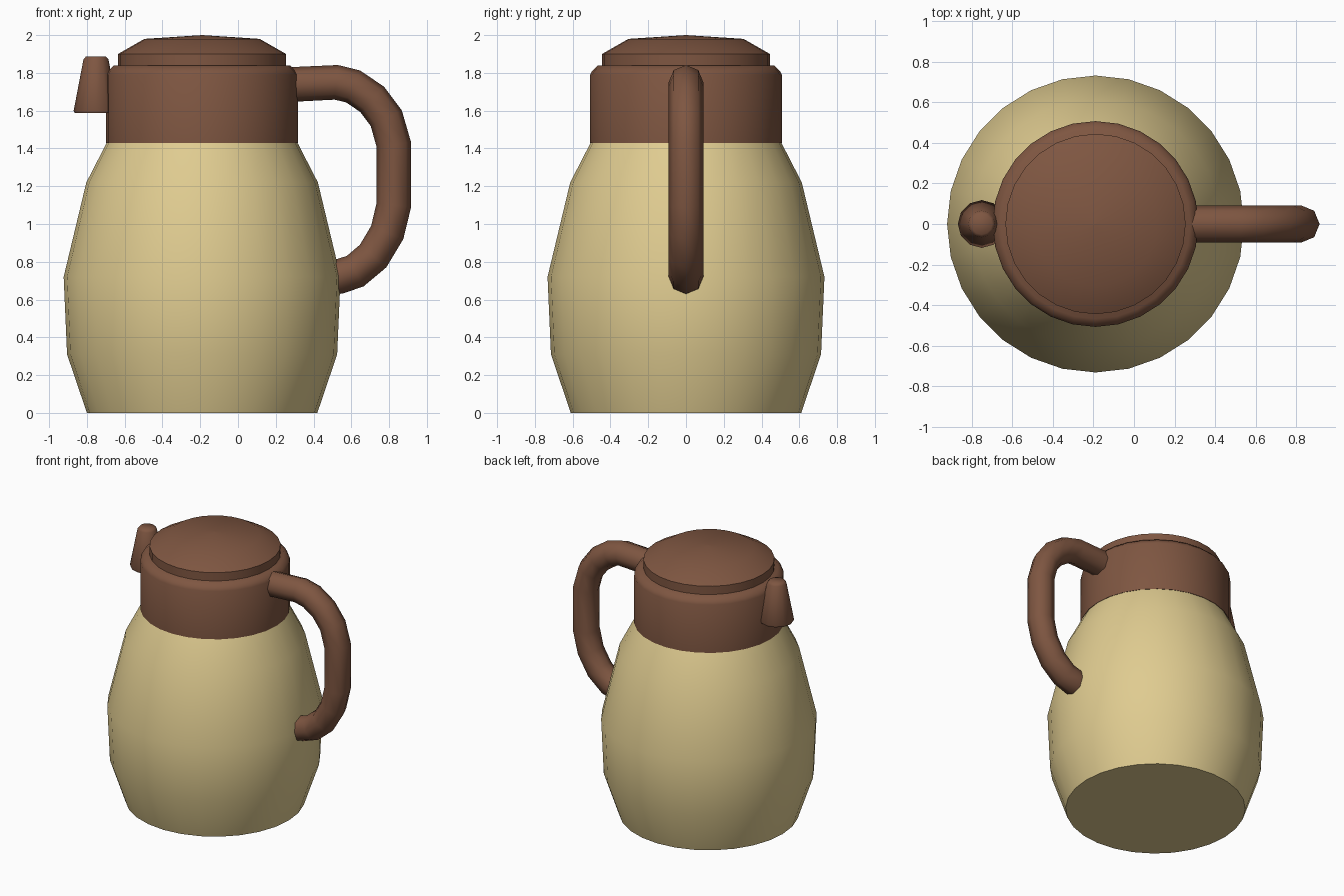
import bpy, bmesh, math
from mathutils import Vector

if "Cube" in bpy.data.objects:
    bpy.data.objects.remove(bpy.data.objects["Cube"])

AXIS_X = -0.19   # centre line of the jug


def material(name, color):
    m = bpy.data.materials.new(name)
    m.diffuse_color = (*color, 1)
    m.use_nodes = True
    m.node_tree.nodes["Principled BSDF"].inputs["Base Color"].default_value = m.diffuse_color
    return m


cream = material("cream", (0.74, 0.60, 0.28))
brown = material("brown", (0.21, 0.093, 0.053))


def skin(name, rings, mat, angle):
    """Join equal rings of points into a closed, capped, smooth surface."""
    bm = bmesh.new()
    loops = [[bm.verts.new(p) for p in ring] for ring in rings]
    n = len(loops[0])
    for a, b in zip(loops, loops[1:]):
        for i in range(n):
            j = (i + 1) % n
            bm.faces.new((a[i], a[j], b[j], b[i]))
    bm.faces.new(loops[0][::-1])
    bm.faces.new(loops[-1])
    bmesh.ops.remove_doubles(bm, verts=bm.verts, dist=1e-5)
    bmesh.ops.recalc_face_normals(bm, faces=bm.faces)
    mesh = bpy.data.meshes.new(name)
    bm.to_mesh(mesh)
    bm.free()
    mesh.materials.append(mat)
    obj = bpy.data.objects.new(name, mesh)
    bpy.context.collection.objects.link(obj)
    bpy.ops.object.select_all(action='DESELECT')
    obj.select_set(True)
    bpy.context.view_layer.objects.active = obj
    bpy.ops.object.shade_smooth_by_angle(angle=math.radians(angle))
    return obj


def lathe(name, profile, mat, sides=28, x=AXIS_X, angle=35):
    """Turn a (radius, height) profile around a vertical axis."""
    turns = [2 * math.pi * i / sides for i in range(sides)]
    rings = [[(x + r * math.cos(t), r * math.sin(t), z) for t in turns]
             for r, z in profile]
    return skin(name, rings, mat, angle)


def tube(name, path, radius, mat, sides=8):
    """Sweep a round section along a path in the xz plane."""
    pts = [Vector((x, 0, z)) for x, z in path]
    rings = []
    for i, p in enumerate(pts):
        d_in = (p - pts[max(i - 1, 0)]).normalized()
        d_out = (pts[min(i + 1, len(pts) - 1)] - p).normalized()
        d = (d_in + d_out).normalized()
        out = Vector((-d.z, 0, d.x))
        rings.append([p + radius * (math.cos(t) * out + math.sin(t) * Vector((0, 1, 0)))
                      for t in (2 * math.pi * k / sides for k in range(sides))])
    return skin(name, rings, mat, 50)


# Bulging jug body
lathe("body", [(0.61, 0), (0.715, 0.31), (0.733, 0.72), (0.613, 1.22), (0.505, 1.43)], cream)

# Collar with a chamfered rim
lathe("collar", [(0.508, 1.43), (0.508, 1.79), (0.497, 1.81), (0.468, 1.838)], brown, angle=50)

# Shallow domed lid
lathe("lid", [(0.445, 1.82), (0.445, 1.90), (0.305, 1.98), (0.001, 2.0)], brown)

# Tapered spout on the left of the collar
lathe("spout", [(0.112, 1.587), (0.118, 1.60), (0.066, 1.872), (0.052, 1.888)], brown,
      sides=12, x=-0.752, angle=50)

# Looped handle on the right
tube("handle", [(0.27, 1.738), (0.52, 1.75), (0.61, 1.728), (0.71, 1.66), (0.785, 1.56),
                (0.825, 1.42), (0.825, 1.10), (0.79, 0.955), (0.715, 0.83),
                (0.62, 0.75), (0.535, 0.722), (0.48, 0.715)], 0.092, brown)
